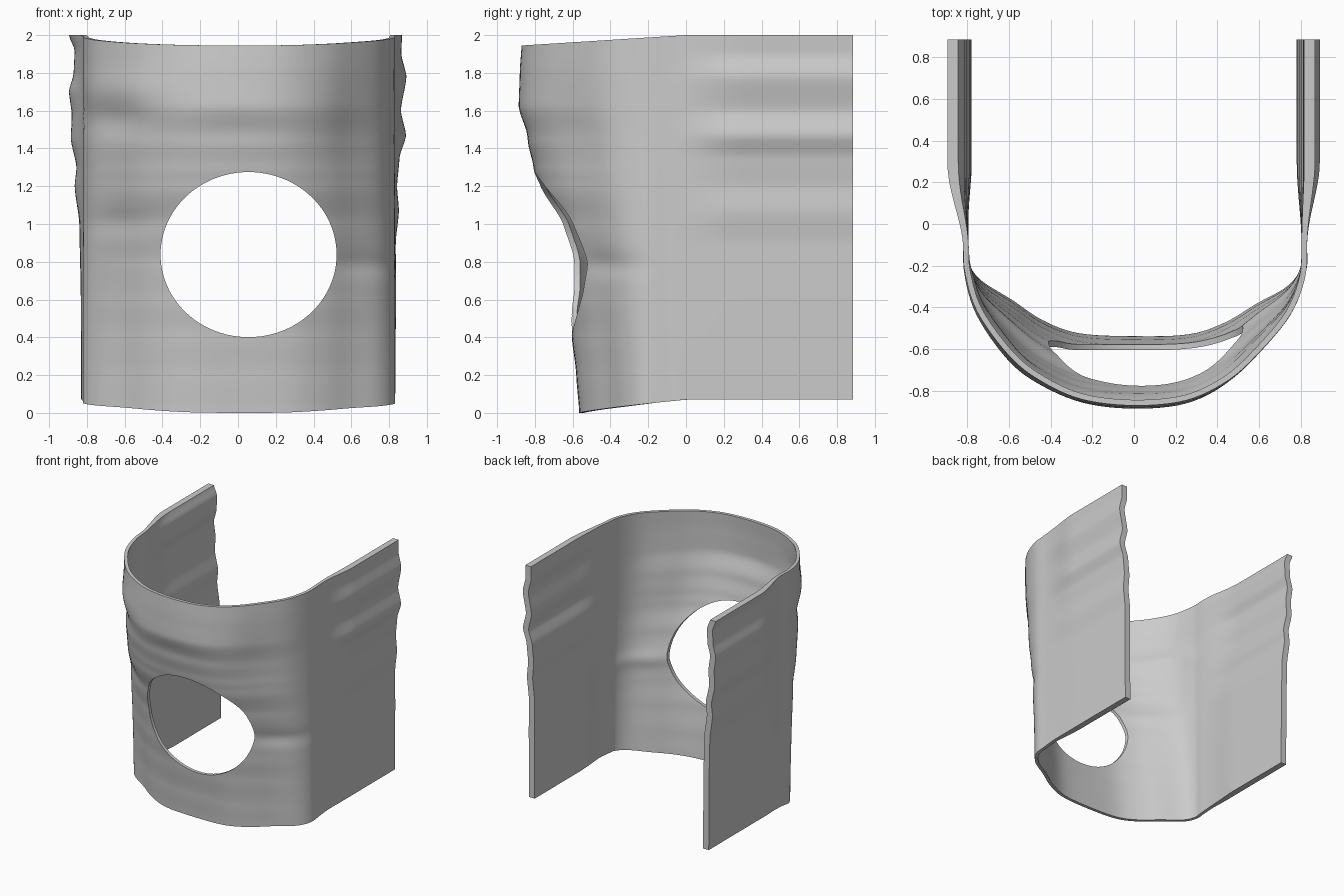
import bpy, bmesh, math
from mathutils import Vector

if "Cube" in bpy.data.objects:
    bpy.data.objects.remove(bpy.data.objects["Cube"])

# Outer plan sections of the front (x, y): low on the body and high on it
LOW = [(-.82, -.1), (-.815, -.2), (-.75, -.29), (-.6, -.385), (-.45, -.485), (-.27, -.55), (0, -.565),
       (.27, -.555), (.45, -.495), (.6, -.405), (.75, -.32), (.825, -.22), (.83, -.1)]
HIGH = [(-.82, -.1), (-.81, -.24), (-.75, -.43), (-.6, -.64), (-.45, -.76), (-.25, -.85), (0, -.88),
        (.25, -.855), (.45, -.76), (.6, -.625), (.75, -.44), (.82, -.26), (.83, -.1)]
# Straight side walls running to the back
BACK_Y = [.885, .6, .3, .1]
wall = lambda x: [(x, y) for y in BACK_Y]
LOW = wall(-.83) + LOW + wall(.83)[::-1]
HIGH = wall(-.83) + HIGH + wall(.83)[::-1]

# Blend between the sections by height, and wavy outer x of each wall
BULGE = [(0, .0), (.2, .05), (.42, .13), (.6, .22), (.8, .31), (1, .48), (1.2, .7), (1.3, .77),
         (1.45, .88), (1.62, 1.02), (1.8, 1), (2, .96)]
WAVE_L = [(0, .83), (.6, .832), (1, .84), (1.2, .865), (1.3, .855), (1.45, .885), (1.58, .88),
          (1.7, .895), (1.8, .87), (1.92, .865), (2, .895)]
WAVE_R = [(0, .832), (.6, .836), (.9, .835), (1.07, .852), (1.2, .842), (1.35, .855), (1.47, .89),
          (1.6, .862), (1.78, .892), (1.9, .865), (2, .868)]
# Soft dents and bumps on the front: x, z, radius x, radius z, depth
DENTS = [(-.66, 1.56, .2, .09, .02), (-.6, 1.72, .25, .09, -.01), (.6, 1.5, .16, .25, .015),
         (.65, .78, .2, .06, .012), (-.6, 1.0, .2, .07, .01), (0, 1.5, .25, .08, .006)]


def smooth(t):
    t = min(1, max(0, t))
    return t * t * (3 - 2 * t)


def table(pts, z):
    for (a, p), (b, q) in zip(pts, pts[1:]):
        if z <= b:
            return p + (q - p) * smooth((z - a) / (b - a)) * .5 + (q - p) * .5 * max(0, (z - a) / (b - a))
    return pts[-1][1]


def spline(pts, t):
    f = t * (len(pts) - 1)
    i = min(int(f), len(pts) - 2)
    f -= i
    a, b, c, d = (Vector(pts[min(max(k, 0), len(pts) - 1)]) for k in range(i - 1, i + 3))
    return .5 * (2 * b + (c - a) * f + (2 * a - 5 * b + 4 * c - d) * f * f + (3 * b - a - 3 * c + d) * f ** 3)


def outer(t, v):
    lo, hi = spline(LOW, t), spline(HIGH, t)
    zb = .07 * min(1, max(0, (lo.y + .565) / .565)) ** .8
    zt = 1.945 + .055 * min(1, max(0, (hi.y + .88) / .88))
    z = zb + (zt - zb) * v
    p = lo.lerp(hi, table(BULGE, z))
    side = -1 if p.x < 0 else 1
    p.x += side * (table(WAVE_L if side < 0 else WAVE_R, z) - .83) * smooth((p.y + .1) / .4)
    if p.y < -.1:
        for x, h, rx, rz, d in DENTS:
            g = d * math.exp(-((p.x - x) / rx) ** 2 - ((z - h) / rz) ** 2) * smooth((-.1 - p.y) / .2)
            p.y += g
            p.x -= side * g * abs(p.x)
    return Vector((p.x, p.y, z))


# Curved shell: outer and inner skins joined along the rim
NU, NV = 120, 90
bm = bmesh.new()
skins = [[], []]
for j in range(NV + 1):
    ring = [outer(i / NU, j / NV) for i in range(NU + 1)]
    inside = []
    for i, p in enumerate(ring):
        tan = ring[min(i + 1, NU)] - ring[max(i - 1, 0)]
        n = Vector((tan.y, -tan.x, 0)).normalized()
        q = p - n * (.027 + .025 * smooth((p.y + .1) / .4))
        if i in (0, NU):
            q.y = p.y
        inside.append(q)
    skins[0].append([bm.verts.new(p) for p in ring])
    skins[1].append([bm.verts.new(p) for p in inside])
for s in skins:
    for j in range(NV):
        for i in range(NU):
            bm.faces.new((s[j][i], s[j][i + 1], s[j + 1][i + 1], s[j + 1][i]))
A, B = skins
rim = lambda s: s[0] + [r[-1] for r in s[1:]] + s[-1][-2::-1] + [r[0] for r in s[-2:0:-1]]
ra, rb = rim(A), rim(B)
for k in range(len(ra)):
    m = (k + 1) % len(ra)
    bm.faces.new((ra[k], rb[k], rb[m], ra[m]))
bmesh.ops.recalc_face_normals(bm, faces=bm.faces)
mesh = bpy.data.meshes.new("curved_shell")
bm.to_mesh(mesh)
bm.free()
shell = bpy.data.objects.new("curved_shell", mesh)
bpy.context.collection.objects.link(shell)

# Oval front opening, cut straight through from the front
bpy.ops.mesh.primitive_cylinder_add(vertices=96, radius=1, depth=1.2, location=(.056, -.7, .838),
                                    rotation=(math.pi / 2, 0, 0))
cutter = bpy.context.object
cutter.name = "opening_cutter"
cutter.scale = (.466, .437, 1)
cutter.hide_render = True
mod = shell.modifiers.new("opening", "BOOLEAN")
mod.operation, mod.solver, mod.object = "DIFFERENCE", "EXACT", cutter
bpy.context.view_layer.objects.active = shell
bpy.ops.object.select_all(action="DESELECT")
shell.select_set(True)
bpy.ops.object.modifier_apply(modifier="opening")
bpy.data.objects.remove(cutter)
bpy.ops.object.shade_smooth_by_angle(angle=math.radians(40))
